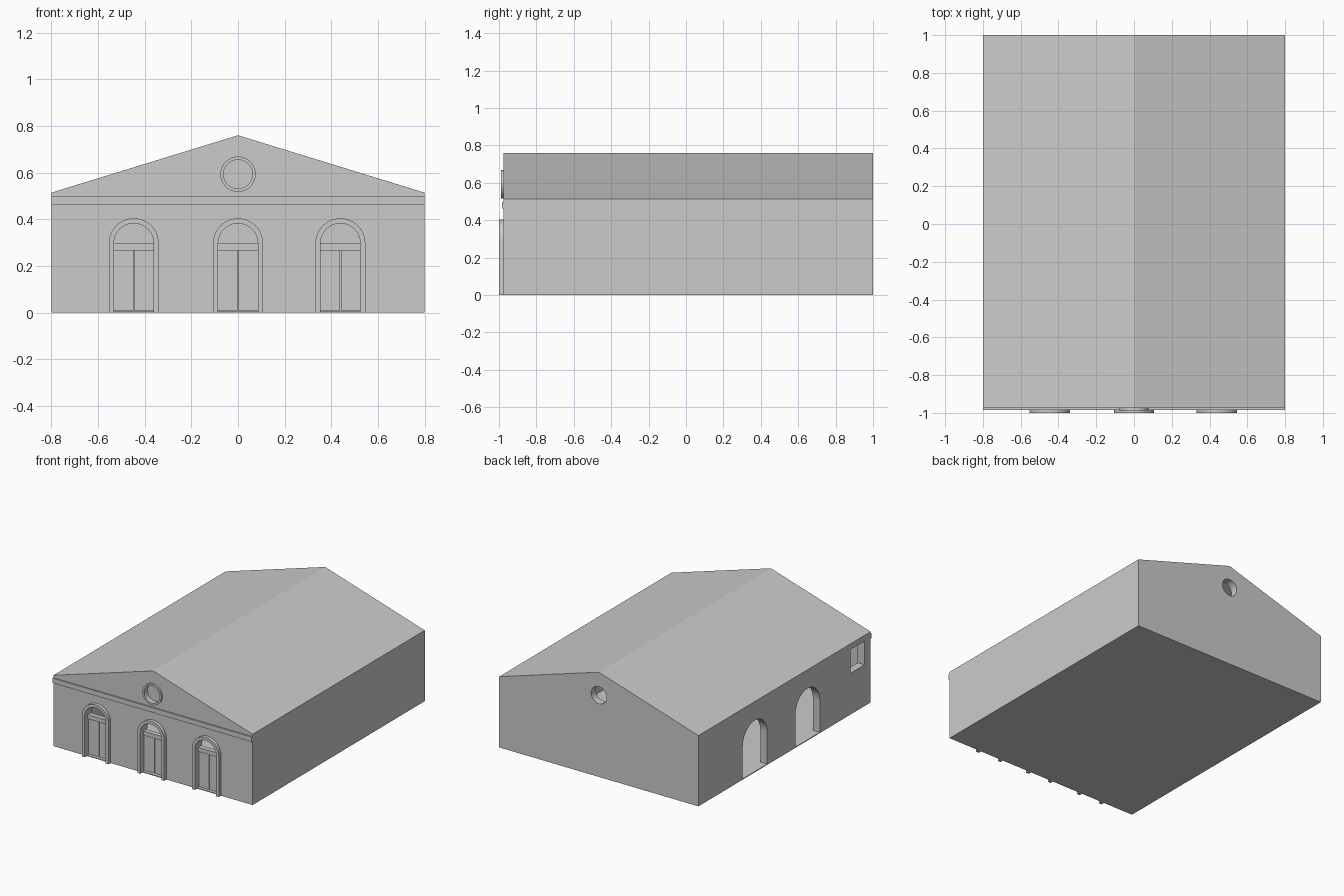
import bpy, bmesh
from math import pi, cos, sin

if "Cube" in bpy.data.objects:
    bpy.data.objects.remove(bpy.data.objects["Cube"], do_unlink=True)

# One plain plaster colour for the whole building
plaster = bpy.data.materials.new("grey_plaster")
plaster.use_nodes = True
GREY = (0.6, 0.6, 0.6, 1)
plaster.diffuse_color = GREY
plaster.node_tree.nodes["Principled BSDF"].inputs["Base Color"].default_value = GREY

FRONT, BACK, HALF = -0.975, 1.0, 0.8
EAVE, RIDGE, SLAB = 0.497, 0.743, 0.017
DOORS = {"right": -0.447, "centre": 0.0, "left": 0.439}
SPRING, DOOR_R, FRAME_R = 0.297, 0.085, 0.107
ROUND_Z, ROUND_R = 0.593, 0.062


def prism(name, outline, a, b, axis="y"):
    """Extrude a (horizontal, z) outline from a to b along y or x."""
    bm = bmesh.new()
    place = (lambda h, z, d: (h, d, z)) if axis == "y" else (lambda h, z, d: (d, h, z))
    near = [bm.verts.new(place(h, z, a)) for h, z in outline]
    far = [bm.verts.new(place(h, z, b)) for h, z in outline]
    bm.faces.new(near)
    bm.faces.new(far[::-1])
    n = len(outline)
    for i in range(n):
        j = (i + 1) % n
        bm.faces.new((near[j], near[i], far[i], far[j]))
    bmesh.ops.recalc_face_normals(bm, faces=bm.faces)
    mesh = bpy.data.meshes.new(name)
    bm.to_mesh(mesh)
    bm.free()
    mesh.materials.append(plaster)
    obj = bpy.data.objects.new(name, mesh)
    bpy.context.collection.objects.link(obj)
    return obj


def box(name, h0, h1, z0, z1, a, b, axis="y"):
    return prism(name, [(h0, z0), (h1, z0), (h1, z1), (h0, z1)], a, b, axis)


def arc(c, z, r, start, end, n=24):
    return [(c + r * cos(start + (end - start) * i / n),
             z + r * sin(start + (end - start) * i / n)) for i in range(n + 1)]


def arch(c, spring, r, bottom):
    return [(c - r, bottom), (c + r, bottom)] + arc(c, spring, r, 0, pi)


def circle(c, z, r):
    return arc(c, z, r, 0, 2 * pi, 40)[:-1]


def cut(obj, cutters):
    """Subtract the cutters, bake the result and discard them."""
    for c in cutters:
        c.hide_render = True
        mod = obj.modifiers.new("opening", "BOOLEAN")
        mod.operation, mod.solver, mod.object = "DIFFERENCE", "EXACT", c
    deps = bpy.context.evaluated_depsgraph_get()
    baked = bpy.data.meshes.new_from_object(obj.evaluated_get(deps))
    obj.modifiers.clear()
    obj.data = baked
    for c in cutters:
        bpy.data.objects.remove(c, do_unlink=True)


# Hollow walls with floor
walls = prism("walls", [(-HALF, 0), (HALF, 0), (HALF, EAVE), (0, RIDGE), (-HALF, EAVE)], FRONT, BACK)
inner = HALF - 0.055
openings = [prism("cavity", [(-inner, 0.006), (inner, 0.006), (inner, 0.6), (0, 0.9), (-inner, 0.6)],
                  FRONT + 0.055, BACK - 0.055)]
# Front doorways
for x in DOORS.values():
    openings.append(prism("doorway_cut", arch(x, SPRING, DOOR_R, 0.006), -1.1, -0.88))
# Round gable openings
for a, b in ((-1.1, -0.88), (0.88, 1.1)):
    openings.append(prism("round_cut", circle(0, ROUND_Z, ROUND_R), a, b))
# Side archways and small side window
for y in (0.352, -0.252):
    openings.append(prism("side_arch_cut", arch(y, 0.238, 0.14, 0.006), -0.9, -0.7, "x"))
openings.append(box("side_window_cut", -0.905, -0.745, 0.3, 0.472, -0.9, -0.7, "x"))
cut(walls, openings)

# Roof slab
prism("roof", [(-HALF, EAVE), (0, RIDGE), (HALF, EAVE), (HALF, EAVE + SLAB),
               (0, RIDGE + SLAB), (-HALF, EAVE + SLAB)], FRONT, BACK)

# Cornice band across the front
box("cornice", -HALF, HALF, 0.462, EAVE, FRONT - 0.01, FRONT)

# Door surrounds, leaves and transoms
for side, x in DOORS.items():
    ring = ([(x + DOOR_R, 0), (x + FRAME_R, 0)] + arc(x, SPRING, FRAME_R, 0, pi)
            + [(x - FRAME_R, 0), (x - DOOR_R, 0)] + arc(x, SPRING, DOOR_R, pi, 0))
    prism(side + "_door_surround", ring, -1.0, FRONT)
    box(side + "_door_transom", x - DOOR_R, x + DOOR_R, 0.266, SPRING, -0.965, -0.93)
    for s in (-1, 1):
        lo, hi = sorted((x + s * 0.002, x + s * DOOR_R))
        box(side + "_door_leaf", lo, hi, 0.008, 0.266, -0.955, -0.935)

# Round window rim and pane
rim = prism("round_window_rim", circle(0, ROUND_Z, 0.076), -0.988, FRONT)
cut(rim, [prism("rim_cut", circle(0, ROUND_Z, ROUND_R), -1.1, -0.9)])
prism("round_window_pane", circle(0, ROUND_Z, ROUND_R), -0.95, -0.94)

# Crisp edges, smooth arches
for obj in bpy.context.collection.objects:
    obj.select_set(obj.type == "MESH")
bpy.context.view_layer.objects.active = walls
bpy.ops.object.shade_smooth_by_angle(angle=0.5)
